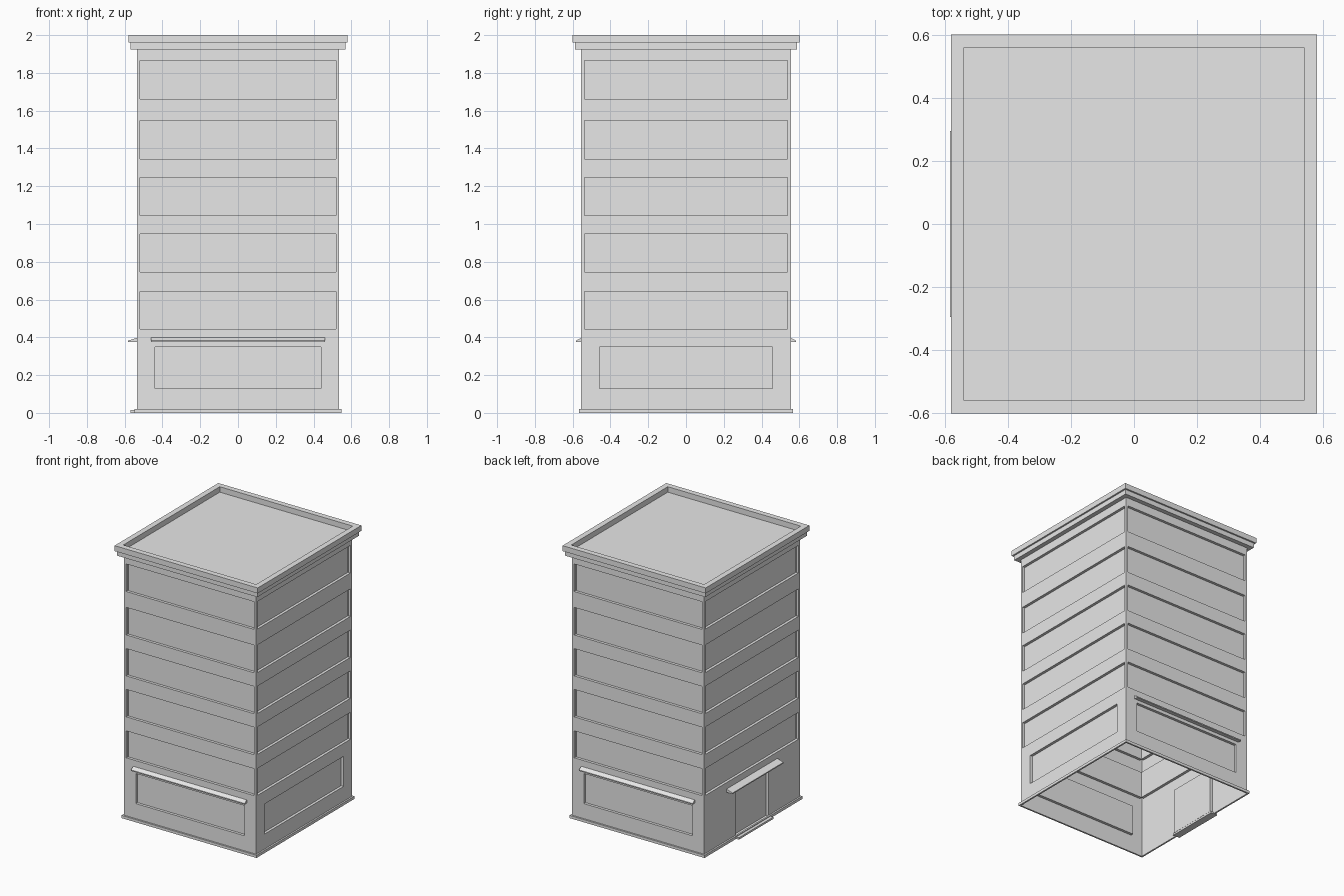
import bpy, bmesh
from math import pi
from mathutils import Matrix

cube = bpy.data.objects.get("Cube")
if cube:
    bpy.data.objects.remove(cube, do_unlink=True)

W, D = 0.535, 0.555        # half width (x) and half depth (y) of the tower
ROOF = 1.96
RECESS = 0.02

grey = bpy.data.materials.new("plain_grey")
grey.use_nodes = True
grey.diffuse_color = (0.8, 0.8, 0.8, 1)
grey.node_tree.nodes["Principled BSDF"].inputs["Base Color"].default_value = (0.8, 0.8, 0.8, 1)


def finish(name, bm, recalc=True):
    if recalc:
        bmesh.ops.recalc_face_normals(bm, faces=bm.faces)
    mesh = bpy.data.meshes.new(name)
    bm.to_mesh(mesh)
    bm.free()
    mesh.materials.append(grey)
    obj = bpy.data.objects.new(name, mesh)
    bpy.context.collection.objects.link(obj)
    return obj


def ring(name, profile, closed):
    """Sweep an (outward offset, height) profile around the tower."""
    bm = bmesh.new()
    loops = [[bm.verts.new((sx * (W + o), sy * (D + o), z))
              for sx, sy in ((-1, -1), (1, -1), (1, 1), (-1, 1))] for o, z in profile]
    for i in range(len(loops) - (0 if closed else 1)):
        a, b = loops[i], loops[(i + 1) % len(loops)]
        for k in range(4):
            n = (k + 1) % 4
            bm.faces.new((a[k], a[n], b[n], b[k]))
    return finish(name, bm, recalc=False)


def prism(name, profile, half, dist, angle):
    """Extrude an (outward, height) profile along a wall, turned to its side."""
    bm = bmesh.new()
    ends = [[bm.verts.new((x, -dist - o, z)) for o, z in profile] for x in (-half, half)]
    for e in ends:
        bm.faces.new(e)
    n = len(profile)
    for i in range(n):
        j = (i + 1) % n
        bm.faces.new((ends[0][i], ends[0][j], ends[1][j], ends[1][i]))
    bm.transform(Matrix.Rotation(angle, 4, 'Z'))
    return finish(name, bm)


# Tower shell: four gridded walls with recessed window bands, open underneath
bands = [(0.445, 0.642), (0.745, 0.946), (1.045, 1.245), (1.345, 1.547), (1.663, 1.865)]
window, door = (0.13, 0.35), (0.015, 0.35)
levels = sorted({0, ROOF, *window, *door, *(z for b in bands for z in b)})

# angle, half length, distance from centre, ground opening half width and heights
walls = [(0, W, D, 0.44, window), (pi / 2, D, W, 0.458, window),
         (pi, W, D, 0.44, window), (-pi / 2, D, W, 0.19, door)]

bm = bmesh.new()
panels = []
for angle, half, dist, opening, ground in walls:
    turn = Matrix.Rotation(angle, 4, 'Z')
    xs = [-half, 0.017 - half, -opening, opening, half - 0.017, half]
    grid = [[bm.verts.new(turn @ Matrix.Translation((x, -dist, z)).translation) for x in xs]
            for z in levels]
    for r in range(len(levels) - 1):
        mid = (levels[r] + levels[r + 1]) / 2
        for c in range(5):
            f = bm.faces.new((grid[r][c], grid[r][c + 1], grid[r + 1][c + 1], grid[r + 1][c]))
            upper = 0 < c < 4 and any(a < mid < b for a, b in bands)
            lower = c == 2 and ground[0] < mid < ground[1]
            if upper or lower:
                panels.append(f)
bm.normal_update()
bmesh.ops.inset_region(bm, faces=panels, thickness=0, depth=-RECESS, use_boundary=True)
bmesh.ops.remove_doubles(bm, verts=bm.verts, dist=0.0005)
finish("tower_walls", bm, recalc=False)

# Flat roof deck set below the parapet
bm = bmesh.new()
bm.faces.new([bm.verts.new((x * (W + 0.004), y * (D + 0.004), ROOF))
              for x, y in ((-1, -1), (1, -1), (1, 1), (-1, 1))])
finish("roof_deck", bm, recalc=False)

# Stepped cornice with parapet, and the plinth strip
ring("cornice", [(0.0, 1.925), (0.033, 1.925), (0.033, ROOF), (0.045, ROOF),
                 (0.045, 2.0), (0.004, 2.0), (0.004, ROOF)], False)
ring("plinth", [(0, 0), (0.012, 0), (0.012, 0.02), (0, 0.02)], False)

# Sloped awnings over the front, back and doorway
slope = [(0, 0.374), (0.027, 0.374), (0.027, 0.382), (0, 0.398)]
prism("front_awning", slope, 0.46, D, 0)
prism("back_awning", slope, 0.46, D, pi)
prism("door_awning", [(o * 1.8, z) for o, z in slope], 0.295, W, -pi / 2)

# Doorstep on the entrance side
prism("doorstep", [(-RECESS, 0), (0.034, 0), (0.034, 0.014), (-RECESS, 0.014)], 0.2, W, -pi / 2)
